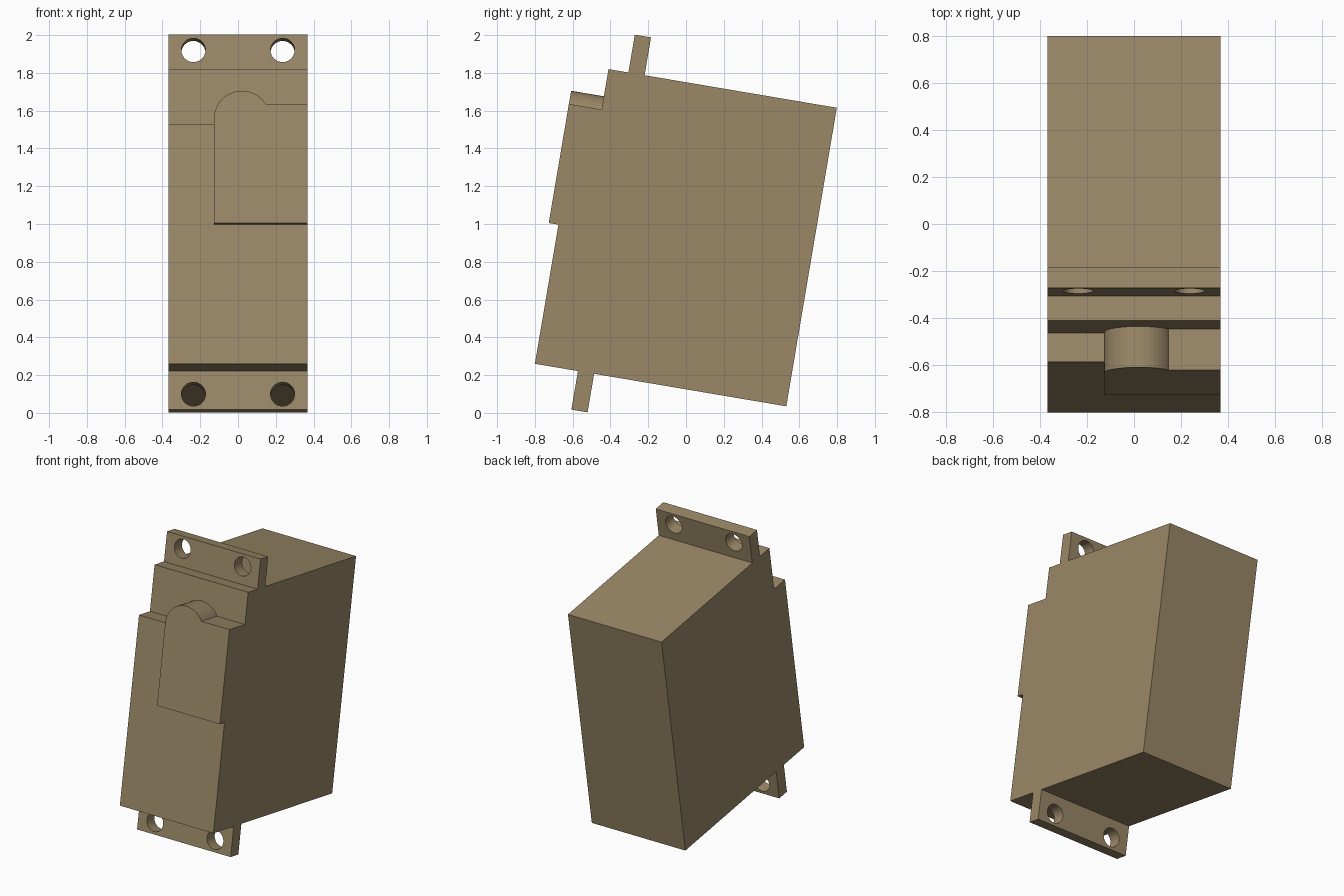
import bpy, bmesh, math
from mathutils import Matrix, Vector

cube = bpy.data.objects.get("Cube")
if cube:
    bpy.data.objects.remove(cube)

# One tan plastic for the whole model
tan = bpy.data.materials.new("tan plastic")
tan.use_nodes = True
colour = (0.32, 0.243, 0.135, 1)
tan.diffuse_color = colour
tan.node_tree.nodes["Principled BSDF"].inputs["Base Color"].default_value = colour

HALF = 0.367      # half width
DEPTH = 1.35      # front to back
HEIGHT = 1.603    # main case height
STEP = 0.124      # setback of the upper front
LEAN = Matrix.Translation((0, -0.80, 0.26)) @ Matrix.Rotation(math.radians(-9.6), 4, "X")


def prism(name, outline, sweep):
    """Extrude a closed outline of 3D points along a vector."""
    bm = bmesh.new()
    face = bm.faces.new([bm.verts.new(p) for p in outline])
    ext = bmesh.ops.extrude_face_region(bm, geom=[face])["geom"]
    bmesh.ops.translate(bm, vec=Vector(sweep),
                        verts=[v for v in ext if isinstance(v, bmesh.types.BMVert)])
    bmesh.ops.recalc_face_normals(bm, faces=bm.faces)
    mesh = bpy.data.meshes.new(name)
    bm.to_mesh(mesh)
    bm.free()
    mesh.materials.append(tan)
    obj = bpy.data.objects.new(name, mesh)
    bpy.context.collection.objects.link(obj)
    obj.matrix_world = LEAN
    return obj


def arc(cx, cz, r, start, end, n, y):
    angles = [start + (end - start) * i / n for i in range(n + 1)]
    return [(cx + r * math.cos(a), y, cz + r * math.sin(a)) for a in angles]


# Case: stepped side profile swept across the width
side = [(0, 0), (DEPTH, 0), (DEPTH, HEIGHT), (STEP, HEIGHT), (STEP, 1.288), (0, 1.288)]
prism("case", [(-HALF, y, z) for y, z in side], (2 * HALF, 0, 0))

# Raised front cover with a rounded hump
FRONT, LOW, SHOULDER = -0.052, 0.747, 1.386
CX, CZ, R = 0.021, 1.309, 0.148
hump = arc(CX, CZ, R, math.asin((SHOULDER - CZ) / R), math.pi, 18, FRONT)
cover = [(CX - R, FRONT, LOW), (HALF, FRONT, LOW), (HALF, FRONT, SHOULDER)] + hump
prism("front_cover", cover, (0, STEP - FRONT, 0))

# Mounting tabs, each drilled with two screw holes
TAB_Y, TAB_T = 0.231, 0.087
for name, z0, z1, hole_z in (("top_tab", HEIGHT, 1.806, 1.723),
                             ("bottom_tab", -0.207, 0, -0.124)):
    tab = prism(name, [(-HALF, TAB_Y, z0), (HALF, TAB_Y, z0),
                       (HALF, TAB_Y, z1), (-HALF, TAB_Y, z1)], (0, TAB_T, 0))
    for x in (-0.236, 0.236):
        ring = arc(x, hole_z, 0.064, 0, math.tau, 32, TAB_Y - 0.1)[:-1]
        cutter = prism("hole_cutter", ring, (0, TAB_T + 0.2, 0))
        cutter.hide_render = True
        cut = tab.modifiers.new("screw_hole", "BOOLEAN")
        cut.operation, cut.solver, cut.object = "DIFFERENCE", "EXACT", cutter
        bpy.context.view_layer.objects.active = tab
        bpy.ops.object.modifier_apply(modifier=cut.name)
        bpy.data.objects.remove(cutter)
